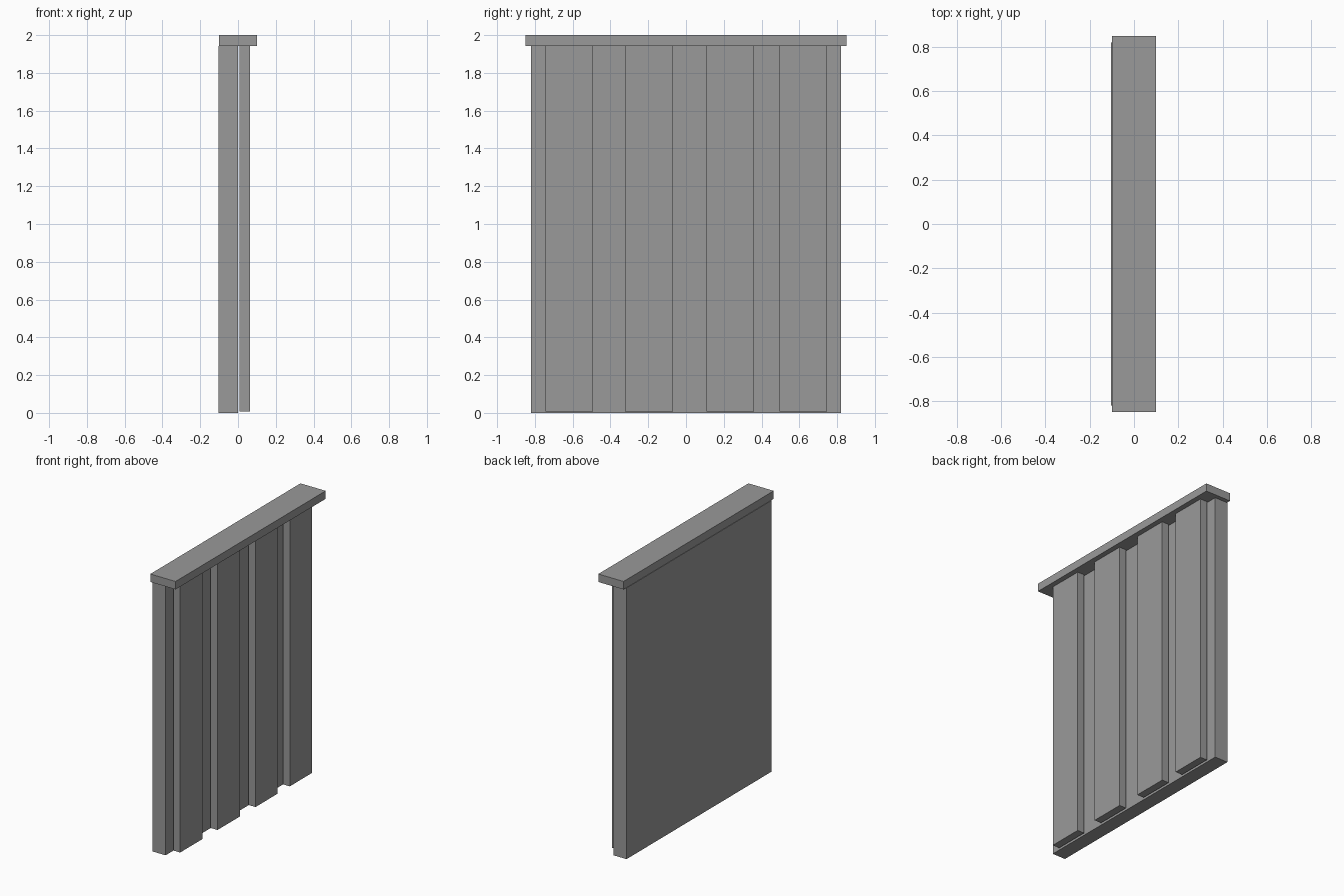
import bpy
import bmesh

if "Cube" in bpy.data.objects:
    bpy.data.objects.remove(bpy.data.objects["Cube"])

# Single flat grey
grey = bpy.data.materials.new("plain_grey")
grey.diffuse_color = (0.32, 0.32, 0.32, 1.0)
grey.use_nodes = True
grey.node_tree.nodes["Principled BSDF"].inputs["Base Color"].default_value = grey.diffuse_color


def box(name, x, y, z):
    """Box from (min, max) pairs on each axis."""
    bm = bmesh.new()
    bmesh.ops.create_cube(bm, size=1.0)
    for v in bm.verts:
        v.co = [r[0] if c < 0 else r[1] for c, r in zip(v.co, (x, y, z))]
    mesh = bpy.data.meshes.new(name)
    bm.to_mesh(mesh)
    bm.free()
    mesh.materials.append(grey)
    obj = bpy.data.objects.new(name, mesh)
    bpy.context.collection.objects.link(obj)
    return obj


CAP_BOTTOM = 1.943

# Main wall panel
box("back_panel", (-0.103, 0.0), (-0.82, 0.82), (0.0, CAP_BOTTOM))

# Overhanging top rail
box("top_cap", (-0.10, 0.10), (-0.85, 0.85), (CAP_BOTTOM, 2.0))

# Upright boards standing just off the panel, slightly uneven spacing
for i, (y0, y1) in enumerate([(-0.745, -0.493), (-0.322, -0.07),
                              (0.108, 0.36), (0.496, 0.746)]):
    box(f"upright_board_{i + 1}", (0.009, 0.063), (y0, y1), (0.008, CAP_BOTTOM))
